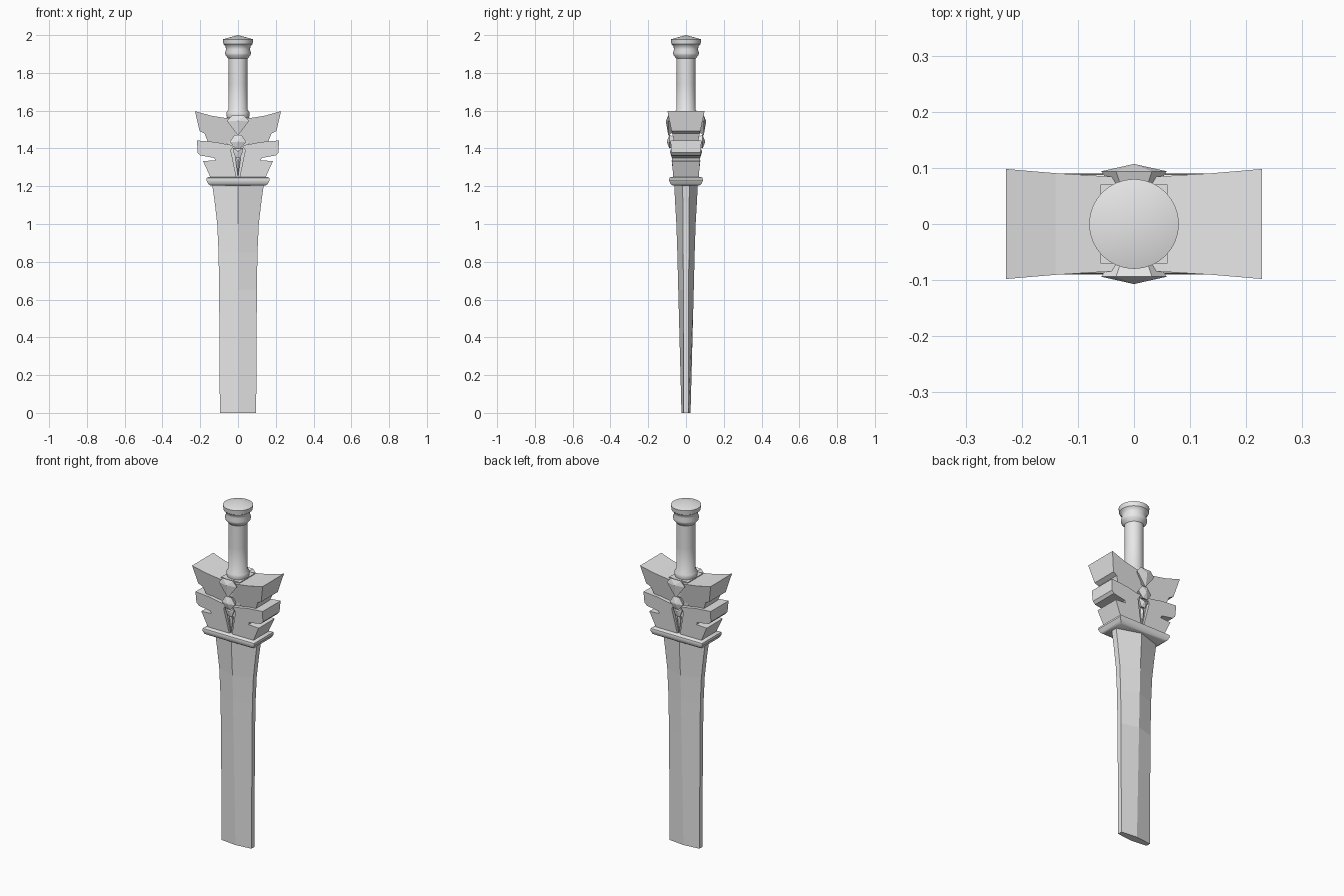
import bpy, bmesh, math

cube = bpy.data.objects.get("Cube")
if cube:
    bpy.data.objects.remove(cube, do_unlink=True)

# One plain metal colour
metal = bpy.data.materials.new("grey_metal")
metal.use_nodes = True
GREY = (0.8, 0.8, 0.8, 1)
metal.diffuse_color = GREY
metal.node_tree.nodes["Principled BSDF"].inputs["Base Color"].default_value = GREY


def finish(name, bm, smooth=False):
    bmesh.ops.recalc_face_normals(bm, faces=bm.faces[:])
    mesh = bpy.data.meshes.new(name)
    bm.to_mesh(mesh)
    bm.free()
    mesh.materials.append(metal)
    ob = bpy.data.objects.new(name, mesh)
    bpy.context.collection.objects.link(ob)
    if smooth:
        bpy.ops.object.select_all(action='DESELECT')
        ob.select_set(True)
        bpy.context.view_layer.objects.active = ob
        bpy.ops.object.shade_smooth_by_angle(angle=math.radians(35))
    return ob


def loft(name, rings, smooth=False):
    """Skin a stack of equal-length rings; a one-point ring closes to a tip."""
    bm = bmesh.new()
    rows = [[bm.verts.new(p) for p in ring] for ring in rings]
    for a, b in zip(rows, rows[1:]):
        n = max(len(a), len(b))
        for i in range(n):
            j = (i + 1) % n
            if len(a) == 1:
                bm.faces.new((a[0], b[j], b[i]))
            elif len(b) == 1:
                bm.faces.new((a[i], a[j], b[0]))
            else:
                bm.faces.new((a[i], a[j], b[j], b[i]))
    for row in (rows[0], rows[-1]):
        if len(row) > 2:
            bm.faces.new(row)
    return finish(name, bm, smooth)


# Blade: six-sided section with a central ridge and blunt edges
def blade_ring(z, w, ridge, edge):
    return [(0, -ridge, z), (w, -edge, z), (w, edge, z),
            (0, ridge, z), (-w, edge, z), (-w, -edge, z)]

blade = [(0, .096, .024, .013), (.65, .1, .041, .014), (.85, .103, .046, .015),
         (1.0, .11, .051, .016), (1.12, .124, .058, .017), (1.22, .138, .063, .018)]
loft("blade", [blade_ring(*row) for row in blade])


# Collar: rectangular bar with rounded rim
def box_ring(z, x, y):
    return [(-x, -y, z), (x, -y, z), (x, y, z), (-x, y, z)]

collar = [(1.204, .146, .07), (1.212, .158, .082), (1.232, .168, .09),
          (1.244, .166, .088), (1.25, .155, .078)]
loft("collar", [box_ring(*row) for row in collar], True)

# Core filling the middle of the guard
loft("guard_core", [box_ring(1.24, .03, .055), box_ring(1.4, .055, .058),
                    box_ring(1.565, .06, .07)])


# Guard wings: side outlines given thickness that swells upward and outward
def wing(name, outline, depth):
    for side, label in ((1, "left"), (-1, "right")):
        front = [(side * x, -depth(x, z), z) for x, z in outline]
        back = [(x, -y, z) for x, y, z in front]
        loft(f"{label}_{name}", [front, back])

upper = [(.02, 1.558), (.06, 1.56), (.14, 1.573), (.228, 1.597), (.203, 1.492),
         (.178, 1.48), (.16, 1.436), (.04, 1.42), (.01, 1.46)]
lower = [(.02, 1.418), (.05, 1.42), (.12, 1.434), (.217, 1.442), (.214, 1.378),
         (.2, 1.363), (.16, 1.356), (.125, 1.35), (.12, 1.337), (.185, 1.333),
         (.145, 1.245), (.008, 1.245), (.038, 1.39)]
wing("upper_wing", upper, lambda x, z: .098 + .03 * (x - .228) + .2 * (z - 1.597))
wing("lower_wing", lower, lambda x, z: .082 + .075 * (z - 1.44))


# Faceted studs on the front and back of the guard
def stud(name, half, root, rim, tip, tip_z):
    outline = half + [(-x, z) for x, z in reversed(half) if x > 0]
    mid = sum(z for x, z in outline) / len(outline)
    for s, label in ((-1, "front"), (1, "back")):
        inner = [(x * .6, s * root, mid + (z - mid) * .6) for x, z in outline]
        outer = [(x, s * rim, z) for x, z in outline]
        loft(f"{label}_{name}", [inner, outer, [(0, s * tip, tip_z)]])

stud("large_stud", [(.032, 1.575), (.058, 1.545), (0, 1.468)], .055, .094, .107, 1.545)
stud("small_stud", [(.018, 1.472), (.043, 1.435), (.014, 1.4)], .05, .088, .102, 1.435)
stud("lower_stud", [(.026, 1.402), (.026, 1.385), (.013, 1.353)], .05, .076, .086, 1.385)
stud("spike", [(.012, 1.355), (.012, 1.335), (0, 1.248)], .05, .066, .076, 1.335)


# Round grip and pommel turned from one profile
def circle(r, z, n=32):
    return [(r * math.cos(2 * math.pi * i / n), r * math.sin(2 * math.pi * i / n), z)
            for i in range(n)]

grip = [(.055, 1.55), (.061, 1.575), (.06, 1.592), (.051, 1.605), (.049, 1.74),
        (.05, 1.875), (.066, 1.893), (.069, 1.905), (.063, 1.925), (.067, 1.942),
        (.077, 1.952), (.08, 1.978)]
loft("grip_and_pommel", [circle(*p) for p in grip] + [[(0, 0, 2.0)]], True)
